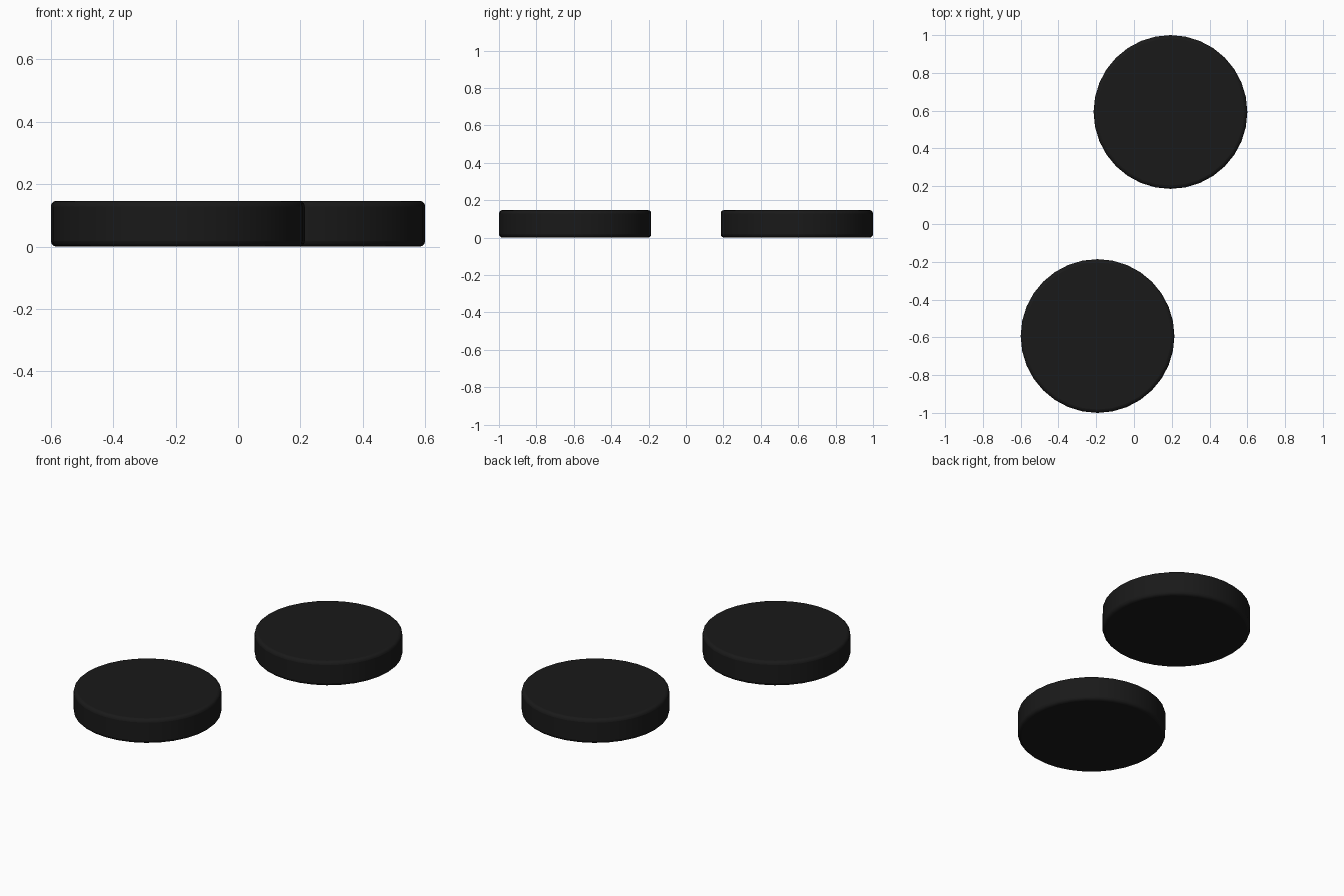
import bpy
import math

if "Cube" in bpy.data.objects:
    bpy.data.objects.remove(bpy.data.objects["Cube"])

R, H, BEVEL, SIDES = 0.407, 0.147, 0.018, 32

black = bpy.data.materials.new("black_rubber")
black.diffuse_color = (0.01, 0.01, 0.01, 1)
black.use_nodes = True
black.node_tree.nodes["Principled BSDF"].inputs["Base Color"].default_value = black.diffuse_color


def puck(name, x, y):
    # flat round disc with softly rounded rims
    bpy.ops.mesh.primitive_cylinder_add(vertices=SIDES, radius=R, depth=H,
                                        location=(x, y, H / 2))
    ob = bpy.context.object
    ob.name = name
    ob.data.materials.append(black)
    bev = ob.modifiers.new("rim", 'BEVEL')
    bev.width = BEVEL
    bev.segments = 3
    bev.limit_method = 'ANGLE'
    bev.angle_limit = math.radians(40)
    bpy.ops.object.shade_smooth_by_angle(angle=math.radians(35))
    return ob


# two discs placed point-symmetrically about the centre
for name, s in (("back_puck", 1), ("front_puck", -1)):
    puck(name, s * 0.193, s * 0.593)
